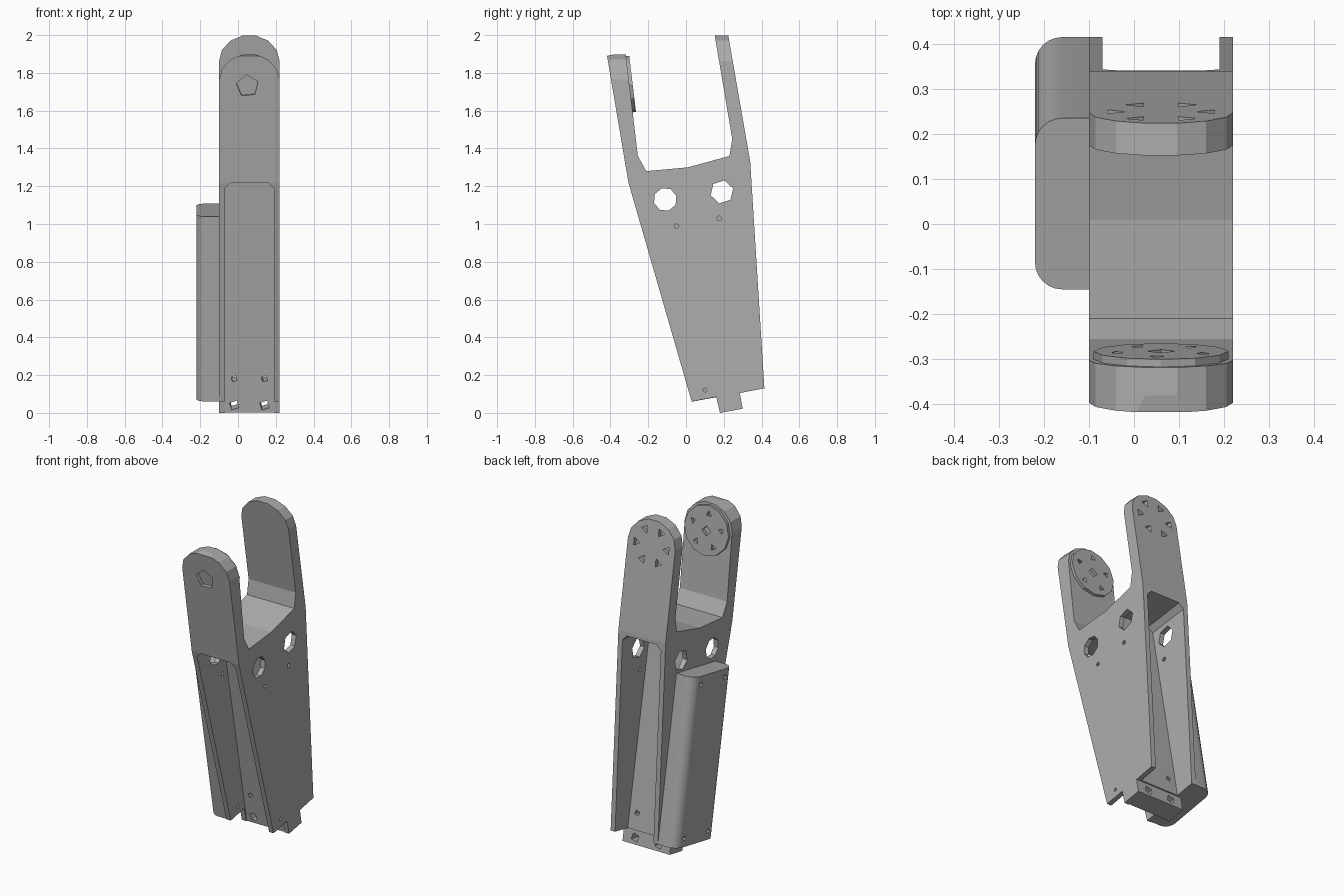
import bpy, bmesh, math
from mathutils import Vector, Matrix

old = bpy.data.objects.get("Cube")
if old:
    bpy.data.objects.remove(old)

grey = bpy.data.materials.new("plain grey")
grey.use_nodes = True
COLOUR = (0.42, 0.42, 0.42, 1)
grey.diffuse_color = COLOUR
grey.node_tree.nodes["Principled BSDF"].inputs["Base Color"].default_value = COLOUR

LEAN = -0.184                      # y shift per unit of height
AXIS = Vector((0, LEAN, 1)).normalized()
LEFT, RIGHT, WALL = 0.22, -0.10, 0.03
MID = (LEFT + RIGHT) / 2


def loft(name, ring_a, ring_b):
    """Closed prism between two matching rings of points."""
    bm = bmesh.new()
    a = [bm.verts.new(p) for p in ring_a]
    b = [bm.verts.new(p) for p in ring_b]
    bm.faces.new(a)
    bm.faces.new(b)
    for i in range(len(a)):
        j = (i + 1) % len(a)
        bm.faces.new((a[i], a[j], b[j], b[i]))
    bmesh.ops.recalc_face_normals(bm, faces=bm.faces)
    mesh = bpy.data.meshes.new(name)
    bm.to_mesh(mesh)
    bm.free()
    mesh.materials.append(grey)
    obj = bpy.data.objects.new(name, mesh)
    bpy.context.collection.objects.link(obj)
    return obj


def rod(name, centre, direction, radius, depth, sides, spin=0.0):
    """Many-sided cylinder centred on a point."""
    d = Vector(direction).normalized()
    turn = d.to_track_quat('Z', 'Y').to_matrix()
    ring = [turn @ Vector((radius * math.cos(spin + math.tau * i / sides),
                           radius * math.sin(spin + math.tau * i / sides), 0))
            for i in range(sides)]
    c = Vector(centre)
    return loft(name, [c + p - d * depth / 2 for p in ring],
                [c + p + d * depth / 2 for p in ring])


def cut(target, cutter):
    """Subtract a cutter and discard it."""
    mod = target.modifiers.new("cut", 'BOOLEAN')
    mod.operation, mod.solver, mod.object = 'DIFFERENCE', 'EXACT', cutter
    cutter.hide_render = True
    bpy.context.view_layer.update()
    graph = bpy.context.evaluated_depsgraph_get()
    mesh = bpy.data.meshes.new_from_object(target.evaluated_get(graph))
    target.modifiers.clear()
    target.data = mesh
    bpy.data.objects.remove(cutter)


# Forked body: side outline extruded across the width
outline = [(0.03, 0.06), (0.16, 0.085), (0.18, 0), (0.30, 0.022), (0.285, 0.105),
           (0.415, 0.13), (0.34, 1.33), (0.22, 2.02), (0.15, 2.01), (0.245, 1.45),
           (0.23, 1.36), (0.01, 1.30), (-0.21, 1.28), (-0.255, 1.36),
           (-0.32, 1.91), (-0.418, 1.89), (-0.305, 1.22)]
body = loft("forked_body", [(RIGHT, y, z) for y, z in outline],
            [(LEFT, y, z) for y, z in outline])

# Rounded fork tips
for y0, y1, top in ((-0.6, -0.1, 1.90), (0.1, 0.6, 2.0)):
    arc = [(MID + 0.161 * math.cos(math.pi * i / 7), top - 0.14 + 0.141 * math.sin(math.pi * i / 7))
           for i in range(8)]
    shape = [(0.4, top - 0.14)] + arc + [(-0.3, top - 0.14), (-0.3, 2.2), (0.4, 2.2)]
    cut(body, loft("tip_cutter", [(x, y0, z) for x, z in shape],
                   [(x, y1, z) for x, z in shape]))

# Front and back channels leave side walls and a leaning central web
x0, x1, c, roof, rise = RIGHT + WALL, LEFT - WALL, 0.03, 1.26, 0.14
shape = [(x0, -0.2), (x1, -0.2), (x1, roof - c), (x1 - c, roof), (x0 + c, roof), (x0, roof - c)]
for base, outer in ((0.18, -0.7), (0.304, 0.8)):
    inner_ring = []
    for x, z in shape:
        y = base + LEAN * z
        inner_ring.append((x, y, z + rise * y))
    cut(body, loft("channel_cutter", inner_ring,
                   [(x, outer, z + rise * outer) for x, z in shape]))

# Holes through the side walls
for y, z, r, sides in ((-0.11, 1.13, 0.062, 8), (0.19, 1.17, 0.062, 6),
                       (-0.05, 0.99, 0.013, 5), (0.175, 1.03, 0.014, 5),
                       (0.10, 0.12, 0.012, 4)):
    cut(body, rod("side_hole_cutter", (MID, y, z), (1, 0, 0), r, 0.6, sides, 0.3))

# Ring of pits on the outside of the back prong
out = Vector((0, 0.69, 0.12)).normalized()
for i in range(6):
    a = math.tau * i / 6
    z = 1.85 + 0.10 * math.sin(a)
    y = 0.34 - (z - 1.33) * 0.12 / 0.69
    cut(body, rod("pit_cutter", (MID + 0.105 * math.cos(a), y, z), out, 0.027, 0.05, 3, a))

# Pit on the outside of the front prong
cut(body, rod("front_pit_cutter", (0.05, -0.392, 1.73), (0, -1, -0.17), 0.06, 0.04, 5, 0.4))

# Fixing holes near the foot of the web
for x in (-0.02, 0.14):
    for z in (0.05, 0.19):
        r = 0.028 if z < 0.1 else 0.018
        cut(body, rod("web_hole_cutter", (x, 0.24 + LEAN * z, z), (0, 1, 0.184), r, 0.3, 4, 0.5))

# Pivot disc on the inside of the front prong
disc = rod("pivot_disc", (MID, -0.300, 1.74), (0, 1, 0.12), 0.15, 0.035, 12)
cut(disc, rod("disc_pit_cutter", (MID, -0.285, 1.74), (0, 1, 0.12), 0.03, 0.03, 4))
for i in range(5):
    a = math.tau * i / 5 + 0.4
    p = (MID + 0.1 * math.cos(a), -0.285 - 0.012 * math.sin(a), 1.74 + 0.1 * math.sin(a))
    cut(disc, rod("disc_pit_cutter", p, (0, 1, 0.12), 0.02, 0.03, 3, a))

# Side pack: rounded section swept along the leaning axis
R = 0.06
front, back, side = 0.035, 0.415, -0.22
section = [(RIGHT, front)]
for cy, start in ((front + R, 1.5), (back - R, 1.0)):
    for i in range(7):
        a = math.pi * (start - 0.5 * i / 6)
        section.append((side + R + R * math.cos(a), cy + R * math.sin(a)))
section.append((RIGHT, back))
low = [Vector((x, y, 0.06 + (y - front) * 0.184)) for x, y in section]
pack = loft("side_pack", low, [p + AXIS * 0.995 for p in low])
for dy in (0.075, 0.305):
    for t in (0.05, 0.945):
        p = Vector((side, front + dy, 0.06 + dy * 0.184)) + AXIS * t
        cut(pack, rod("pack_hole_cutter", p, (1, 0, 0), 0.014, 0.06, 6))

# Smooth only the gentle curves
bpy.ops.object.select_all(action='DESELECT')
pack.select_set(True)
bpy.context.view_layer.objects.active = pack
bpy.ops.object.shade_smooth_by_angle(angle=math.radians(25))
